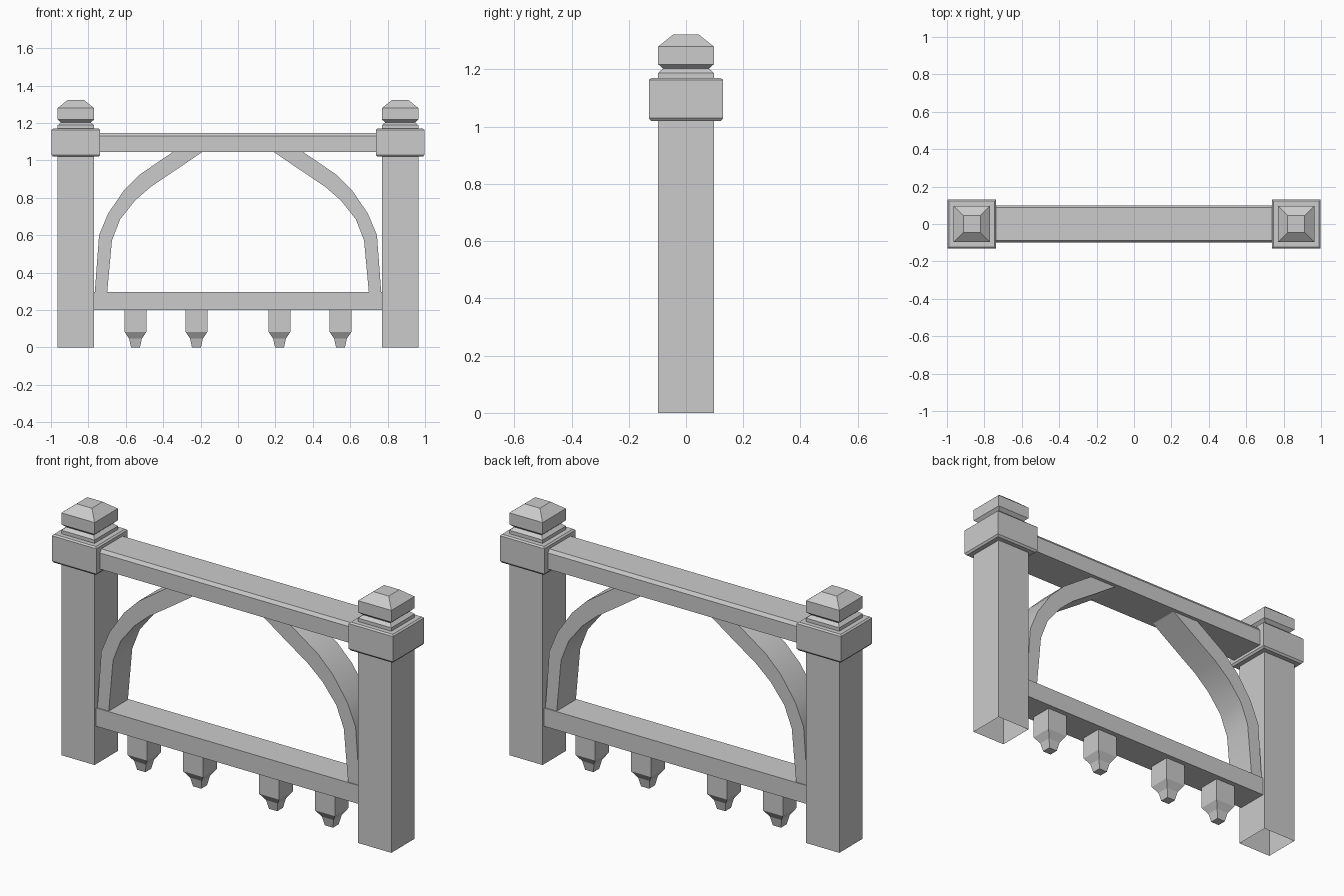
import bpy
import bmesh
from math import radians

if "Cube" in bpy.data.objects:
    bpy.data.objects.remove(bpy.data.objects["Cube"], do_unlink=True)

STONE = (0.6, 0.6, 0.6, 1)
stone = bpy.data.materials.new("grey_stone")
stone.use_nodes = True
stone.diffuse_color = STONE
stone.node_tree.nodes["Principled BSDF"].inputs["Base Color"].default_value = STONE


def finish(name, bm):
    bmesh.ops.recalc_face_normals(bm, faces=bm.faces)
    mesh = bpy.data.meshes.new(name)
    bm.to_mesh(mesh)
    bm.free()
    mesh.materials.append(stone)
    obj = bpy.data.objects.new(name, mesh)
    bpy.context.collection.objects.link(obj)
    return obj


def stack(name, x, rings, open_bottom=False):
    """Square rings (half width, height) bridged from bottom to top."""
    bm = bmesh.new()
    loops = [[bm.verts.new((x + sx * h, sy * h, z))
              for sx, sy in ((-1, -1), (1, -1), (1, 1), (-1, 1))]
             for h, z in rings]
    for a, b in zip(loops, loops[1:]):
        for i in range(4):
            j = (i + 1) % 4
            bm.faces.new((a[i], a[j], b[j], b[i]))
    if not open_bottom:
        bm.faces.new(loops[0][::-1])
    bm.faces.new(loops[-1])
    return finish(name, bm)


def extrude(name, points, start, offset):
    """Extrude a planar outline; start maps each 2D point into 3D."""
    bm = bmesh.new()
    face = bm.faces.new([bm.verts.new(start(*p)) for p in points])
    new = bmesh.ops.extrude_face_region(bm, geom=[face])["geom"]
    bmesh.ops.translate(bm, vec=offset,
                        verts=[g for g in new if isinstance(g, bmesh.types.BMVert)])
    return finish(name, bm)


POST_X = 0.867
COLLAR = [(0.122, 1.02), (0.13, 1.03), (0.13, 1.163), (0.122, 1.17)]
FINIAL = [(0.097, 1.165), (0.097, 1.188), (0.08, 1.203),
          (0.097, 1.218), (0.097, 1.28), (0.045, 1.322)]
PENDANT = [(0.024, 0), (0.034, 0.047), (0.058, 0.083), (0.058, 0.205)]

# Curved brace outline: outer edge upward, then inner edge downward
BRACE = [(0.766, 0.29), (0.743, 0.6), (0.695, 0.715), (0.61, 0.84),
         (0.524, 0.925), (0.347, 1.046), (0.19, 1.046), (0.32, 0.957),
         (0.465, 0.86), (0.55, 0.786), (0.63, 0.685), (0.674, 0.572), (0.70, 0.29)]

for side, s in (("right", -1), ("left", 1)):
    # Posts with collars and finials
    stack(f"{side}_post", s * POST_X, [(0.097, 0), (0.097, 1.03)], open_bottom=True)
    stack(f"{side}_collar", s * POST_X, COLLAR)
    stack(f"{side}_finial", s * POST_X, FINIAL)

    # Pendants under the lower beam
    for label, x in (("inner", 0.222), ("outer", 0.548)):
        stack(f"{side}_{label}_pendant", s * x, PENDANT)

    # Arched brace, smooth along the curve
    brace = extrude(f"{side}_brace", BRACE,
                    lambda x, z: (s * x, -0.08, z), (0, 0.16, 0))
    bpy.ops.object.select_all(action="DESELECT")
    brace.select_set(True)
    bpy.context.view_layer.objects.active = brace
    bpy.ops.object.shade_smooth_by_angle(angle=radians(35))

# Beams between the posts
extrude("upper_beam",
        [(-0.1, 1.045), (0.1, 1.045), (0.1, 1.13), (0.088, 1.147),
         (-0.088, 1.147), (-0.1, 1.13)],
        lambda y, z: (-0.76, y, z), (1.52, 0, 0))
extrude("lower_beam",
        [(-0.085, 0.2), (0.085, 0.2), (0.085, 0.297), (-0.085, 0.297)],
        lambda y, z: (-0.775, y, z), (1.55, 0, 0))
